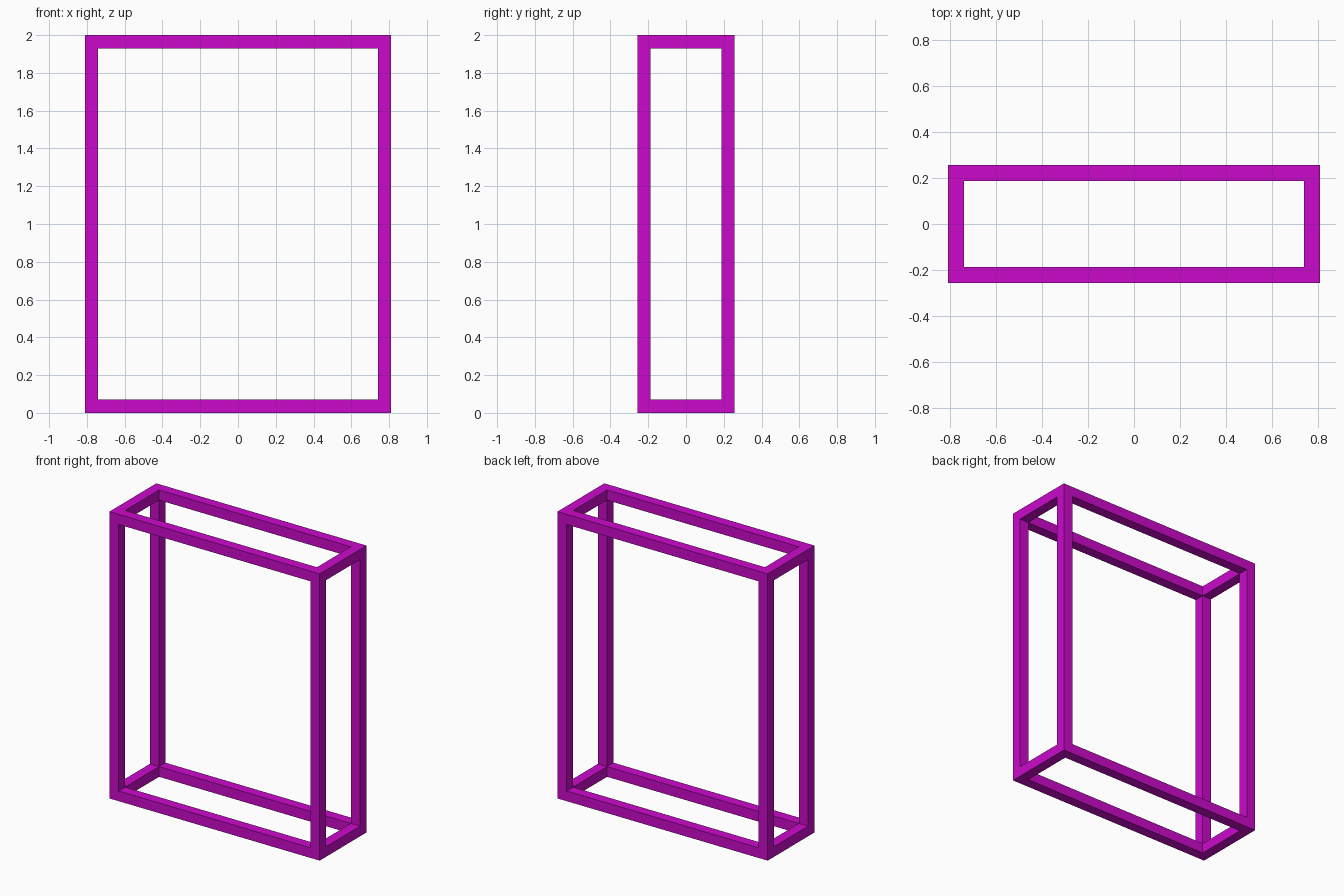
import bpy
import bmesh
from mathutils import Vector

cube = bpy.data.objects.get("Cube")
if cube:
    bpy.data.objects.remove(cube, do_unlink=True)

# Overall half sizes, height and square bar thickness
HX, HY, H, T = 0.811, 0.258, 2.0, 0.071

magenta = bpy.data.materials.new("magenta")
magenta.use_nodes = True
colour = (0.6, 0.003, 0.6, 1.0)
magenta.diffuse_color = colour
magenta.node_tree.nodes["Principled BSDF"].inputs["Base Color"].default_value = colour


def bar(name, centre, size):
    """Flat-shaded square bar with its origin at its centre."""
    bm = bmesh.new()
    bmesh.ops.create_cube(bm, size=1.0)
    bmesh.ops.scale(bm, vec=Vector(size), verts=bm.verts)
    mesh = bpy.data.meshes.new(name)
    bm.to_mesh(mesh)
    bm.free()
    mesh.materials.append(magenta)
    obj = bpy.data.objects.new(name, mesh)
    obj.location = centre
    bpy.context.collection.objects.link(obj)


# Bar centre lines
cx, cy = HX - T / 2, HY - T / 2
sides = (("left", 1), ("right", -1))
depths = (("front", -1), ("back", 1))
levels = (("bottom", T / 2), ("top", H - T / 2))

# Four full-height corner posts
for depth, sy in depths:
    for side, sx in sides:
        bar(f"{depth}_{side}_post", (sx * cx, sy * cy, H / 2), (T, T, H))

# Rails fitted between the posts at the bottom and top
for level, z in levels:
    for depth, sy in depths:
        bar(f"{level}_{depth}_rail", (0, sy * cy, z), (2 * (HX - T), T, T))
    for side, sx in sides:
        bar(f"{level}_{side}_rail", (sx * cx, 0, z), (T, 2 * (HY - T), T))
